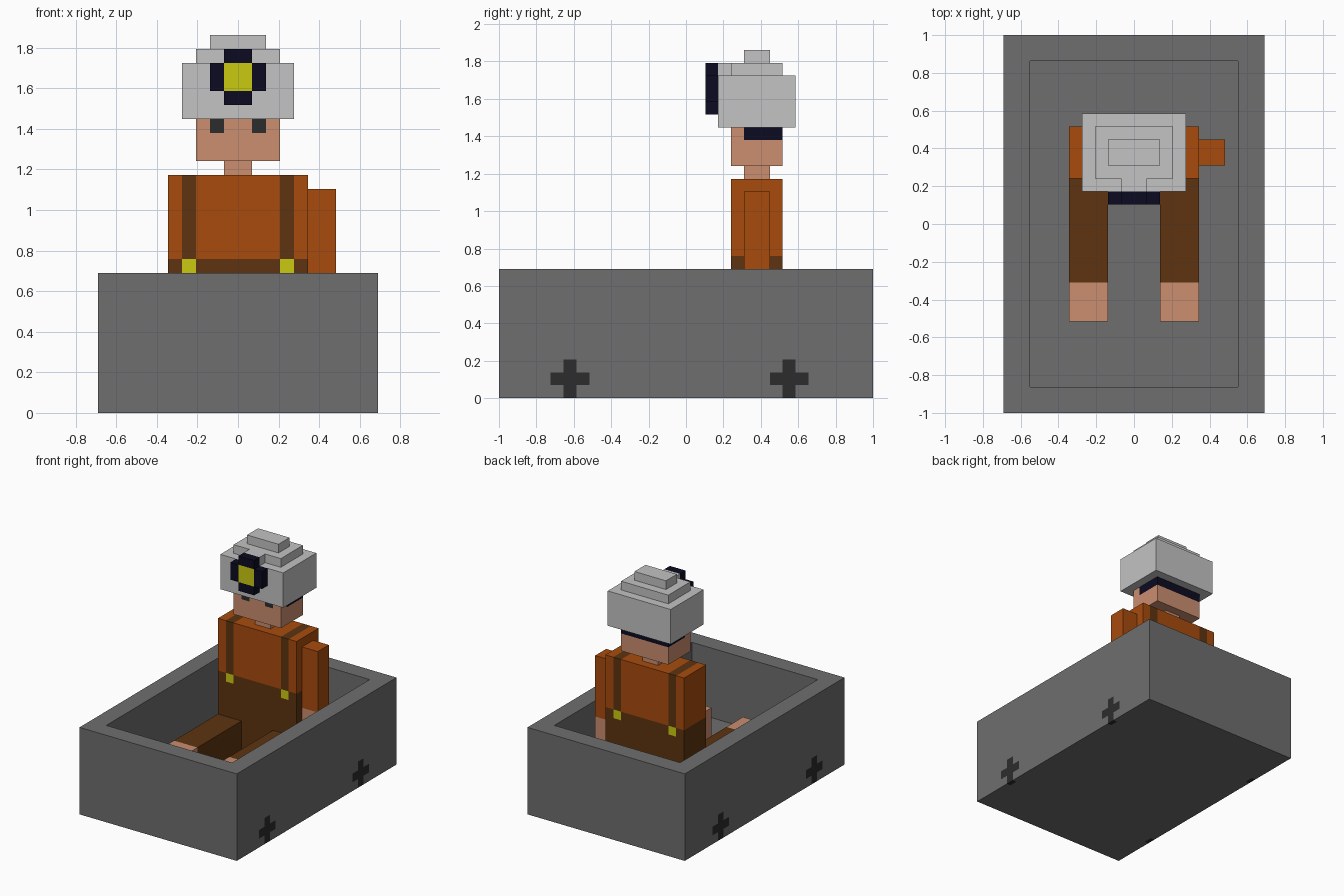
import bpy, bmesh
from mathutils import Vector

if "Cube" in bpy.data.objects:
    bpy.data.objects.remove(bpy.data.objects["Cube"])

U = 2 / 29  # one block of the model


def material(name, rgb):
    lin = [(c / 255 / 12.92) if c < 11 else ((c / 255 + 0.055) / 1.055) ** 2.4 for c in rgb]
    m = bpy.data.materials.new(name)
    m.diffuse_color = (*lin, 1)
    m.use_nodes = True
    m.node_tree.nodes["Principled BSDF"].inputs["Base Color"].default_value = m.diffuse_color
    return m


MATS = {n: material(n, c) for n, c in {
    "cart grey": (110, 110, 110), "wheel black": (44, 44, 44), "helmet grey": (195, 195, 195),
    "navy": (11, 11, 33), "yellow": (202, 202, 17), "skin": (203, 142, 112),
    "orange": (168, 75, 13), "brown": (94, 52, 16)}.items()}


def box(name, x, y, z, colour, cuts=None, hollow=None):
    """Box in block units. colour: a name, or a rule(centre, normal) -> name.
    cuts: {axis: positions} where faces are split. hollow: (wall, depth)."""
    bm = bmesh.new()
    bmesh.ops.create_cube(bm, size=1)
    for v in bm.verts:
        v.co = Vector([a[0] + (c + 0.5) * (a[1] - a[0]) for a, c in zip((x, y, z), v.co)])
    bm.normal_update()
    if hollow:
        top = [f for f in bm.faces if f.normal.z > 0.9]
        bmesh.ops.inset_region(bm, faces=top, thickness=hollow[0], use_even_offset=True)
        new = bmesh.ops.extrude_discrete_faces(bm, faces=top)["faces"]
        bmesh.ops.translate(bm, verts=new[0].verts[:], vec=(0, 0, -hollow[1]))
    for axis, places in (cuts or {}).items():
        no = Vector([float(i == axis) for i in range(3)])
        for p in places:
            bmesh.ops.bisect_plane(bm, geom=bm.verts[:] + bm.edges[:] + bm.faces[:],
                                   plane_co=no * p, plane_no=no)
    bm.normal_update()
    rule = colour if callable(colour) else (lambda c, n: colour)
    used = []
    for f in bm.faces:
        k = rule(f.calc_center_median(), f.normal)
        if k not in used:
            used.append(k)
        f.material_index = used.index(k)
    bmesh.ops.scale(bm, vec=(U, U, U), verts=bm.verts[:])
    me = bpy.data.meshes.new(name)
    bm.to_mesh(me)
    bm.free()
    for k in used:
        me.materials.append(MATS[k])
    ob = bpy.data.objects.new(name, me)
    bpy.context.collection.objects.link(ob)
    return ob


# Cart with cross-shaped wheels on both sides
def cart_rule(c, n):
    if abs(c.x) > 9.5 and c.z < 3 and (abs(n.x) > 0.9 or n.z < -0.9):
        for w in (8, -9):
            d = abs(c.y - w)
            if d < 0.5 or (d < 1.5 and 1 < c.z < 2):
                return "wheel black"
    return "cart grey"


box("cart", (-10, 10), (-14.5, 14.5), (0, 10), cart_rule,
    {0: (-9.5, 9.5), 1: (-10.5, -9.5, -8.5, -7.5, 6.5, 7.5, 8.5, 9.5), 2: (1, 2, 3)}, hollow=(2, 8))


# Torso with trousers, braces and buckles
def torso_rule(c, n):
    strap = 3 < abs(c.x) < 4 and abs(n.x) < 0.5
    if strap and 10 < c.z < 11:
        return "yellow"
    return "brown" if strap or c.z < 11 else "orange"


box("torso", (-5, 5), (3.5, 7.5), (2, 17), torso_rule, {0: (-4, -3, 3, 4), 2: (10, 11)})

# Outstretched legs and feet
for side, x in (("left", (-5, -2)), ("right", (2, 5))):
    box(side + "_leg", x, (-4.5, 3.5), (2, 6), "brown")
    box(side + "_foot", x, (-7.5, -4.5), (2, 6), "skin")

# The single arm with its hand
box("arm", (5, 7), (4.5, 6.5), (6, 16), lambda c, n: "skin" if c.z < 9 else "orange", {2: (9,)})

box("neck", (-1, 1), (4.5, 6.5), (17, 18), "skin")


# Head with eyes in front and hair at the sides and back
def head_rule(c, n):
    if c.z > 20:
        if n.y < -0.9 and 1 < abs(c.x) < 2:
            return "wheel black"
        if n.y > 0.9 or (abs(n.x) > 0.9 and c.y > 4.5):
            return "navy"
    return "skin"


box("head", (-3, 3), (3.5, 7.5), (18, 21), head_rule, {0: (-2, -1, 1, 2), 1: (4.5,), 2: (20,)})

# Stepped helmet
box("helmet_brim", (-4, 4), (2.5, 8.5), (21, 25), "helmet grey")
box("helmet_middle", (-3, 3), (3.5, 7.5), (25, 26), "helmet grey")
box("helmet_top", (-2, 2), (4.5, 6.5), (26, 27), "helmet grey")
box("lamp_mount", (-1, 1), (2.5, 3.5), (25, 26), "helmet grey")

# Cross-shaped head lamp
box("lamp", (-2, 2), (1.5, 2.5), (23, 25),
    lambda c, n: "yellow" if n.y < -0.9 and abs(c.x) < 1 else "navy", {0: (-1, 1)})
for part, z in (("bottom", (22, 23)), ("top", (25, 26))):
    box("lamp_" + part, (-1, 1), (1.5, 2.5), z, "navy")
